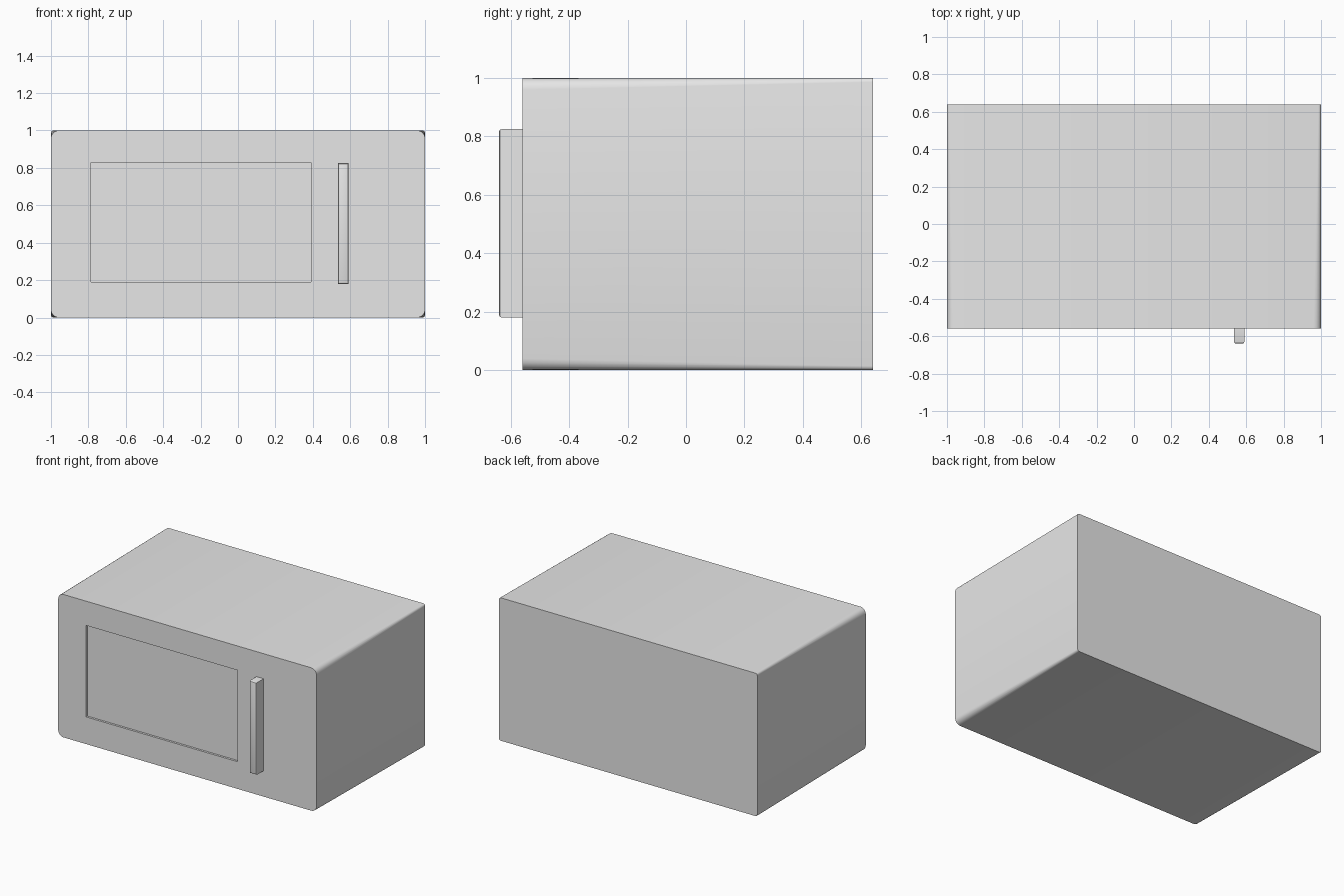
import bpy, bmesh
from math import cos, sin, pi

cube = bpy.data.objects.get("Cube")
if cube:
    bpy.data.objects.remove(cube)

FRONT, BACK, DEPTH = -0.56, 0.64, 0.015

grey = bpy.data.materials.new("light_grey")
grey.use_nodes = True
colour = (0.8, 0.8, 0.8, 1)
grey.diffuse_color = colour
grey.node_tree.nodes["Principled BSDF"].inputs["Base Color"].default_value = colour


def finish(name, bm):
    bmesh.ops.recalc_face_normals(bm, faces=bm.faces)
    mesh = bpy.data.meshes.new(name)
    bm.to_mesh(mesh)
    bm.free()
    mesh.materials.append(grey)
    obj = bpy.data.objects.new(name, mesh)
    bpy.context.collection.objects.link(obj)
    bpy.ops.object.select_all(action="DESELECT")
    obj.select_set(True)
    bpy.context.view_layer.objects.active = obj
    bpy.ops.object.shade_smooth_by_angle(angle=pi / 6)
    return obj


def rounded_ring(bm, y, radius, steps=4):
    """Rounded rectangle of vertices across the full width and height."""
    ring = []
    for corner, (sx, sz) in enumerate([(1, 1), (-1, 1), (-1, -1), (1, -1)]):
        for i in range(steps + 1):
            a = (corner + i / steps) * pi / 2
            ring.append(bm.verts.new((sx * (1 - radius) + radius * cos(a), y,
                                      0.5 + sz * (0.5 - radius) + radius * sin(a))))
    return ring


def bridge(bm, a, b):
    for i in range(len(a)):
        j = (i + 1) % len(a)
        bm.faces.new((a[i], a[j], b[j], b[i]))


def loop_edges(bm, ring):
    return [bm.edges.get((ring[i - 1], ring[i])) for i in range(len(ring))]


# Cabinet: rounded corners tapering towards the back, with a recessed window
bm = bmesh.new()
front = rounded_ring(bm, FRONT, 0.04)
back = rounded_ring(bm, BACK, 0.014)
bridge(bm, front, back)
bm.faces.new(back)
rect = [(-0.785, 0.19), (0.39, 0.19), (0.39, 0.83), (-0.785, 0.83)]
rim = [bm.verts.new((x, FRONT, z)) for x, z in rect]
pane = [bm.verts.new((x, FRONT + DEPTH, z)) for x, z in rect]
bridge(bm, rim, pane)
bm.faces.new(pane)
bmesh.ops.triangle_fill(bm, edges=loop_edges(bm, front) + loop_edges(bm, rim),
                        use_beauty=True, normal=(0, -1, 0))
finish("cabinet", bm)

# Door handle: upright bar with softened front edges
bm = bmesh.new()
bmesh.ops.create_cube(bm, size=1)
for v in bm.verts:
    v.co = (0.5625 + v.co.x * 0.055, -0.595 + v.co.y * 0.09, 0.5025 + v.co.z * 0.645)
edges = [e for e in bm.edges if all(v.co.y < -0.6 for v in e.verts)]
bmesh.ops.bevel(bm, geom=edges, offset=0.01, segments=2, profile=0.5, affect="EDGES")
finish("door_handle", bm)
